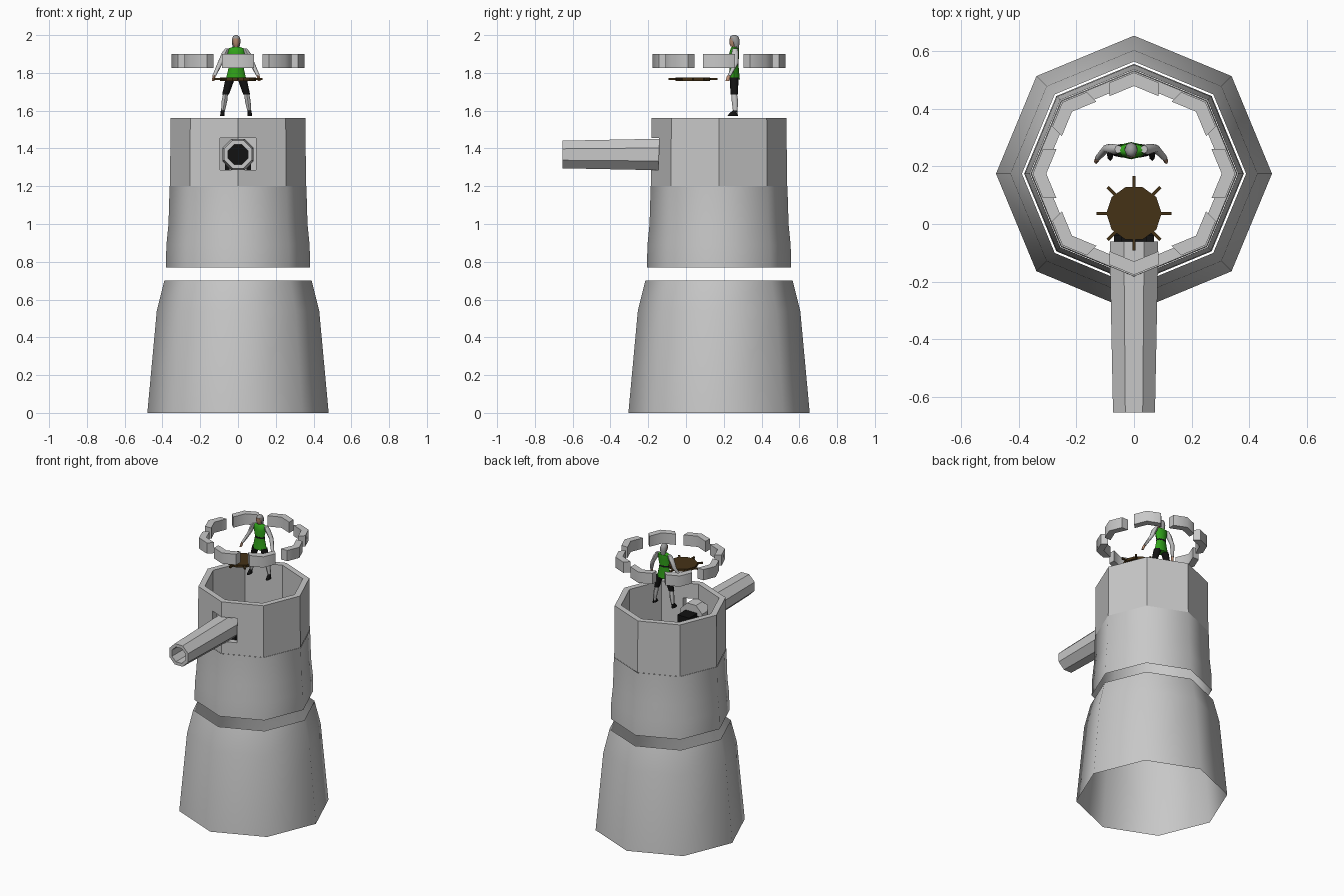
import bpy, bmesh, math
from mathutils import Vector, Matrix

if "Cube" in bpy.data.objects:
    bpy.data.objects.remove(bpy.data.objects["Cube"])

CY = 0.175  # tower axis in y


def mat(name, c):
    m = bpy.data.materials.new(name)
    m.diffuse_color = (*c, 1)
    m.use_nodes = True
    m.node_tree.nodes["Principled BSDF"].inputs["Base Color"].default_value = m.diffuse_color
    return m


STONE = mat("stone grey", (0.58, 0.58, 0.58))
BLACK = mat("black", (0.006, 0.006, 0.006))
BROWN = mat("dark brown wood", (0.06, 0.032, 0.008))
GREEN = mat("tunic green", (0.03, 0.36, 0.01))
CLOTH = mat("pale cloth", (0.55, 0.55, 0.55))
SKIN = mat("skin", (0.5, 0.27, 0.17))
HAIR = mat("grey hair", (0.32, 0.32, 0.32))


def finish(bm, name, m, smooth=None):
    bmesh.ops.recalc_face_normals(bm, faces=bm.faces[:])
    me = bpy.data.meshes.new(name)
    bm.to_mesh(me)
    bm.free()
    ob = bpy.data.objects.new(name, me)
    bpy.context.collection.objects.link(ob)
    me.materials.append(m)
    if smooth:
        bpy.ops.object.select_all(action='DESELECT')
        ob.select_set(True)
        bpy.context.view_layer.objects.active = ob
        bpy.ops.object.shade_smooth_by_angle(angle=math.radians(smooth))
    return ob


def skin_rings(bm, rings, caps=False, loop=False):
    """Bridge consecutive rings of points with quads."""
    vs = [[bm.verts.new(p) for p in r] for r in rings]
    n = len(vs[0])
    pairs = list(zip(vs, vs[1:])) + ([(vs[-1], vs[0])] if loop else [])
    for a, b in pairs:
        for i in range(n):
            j = (i + 1) % n
            bm.faces.new((a[i], a[j], b[j], b[i]))
    if caps:
        bm.faces.new(vs[0])
        bm.faces.new(vs[-1])


def lathe(name, profile, m, sides=8, smooth=None, loop=False):
    bm = bmesh.new()
    skin_rings(bm, [[(r * math.cos(math.tau * i / sides),
                      CY + r * math.sin(math.tau * i / sides), z)
                     for i in range(sides)] for r, z in profile], loop=loop)
    return finish(bm, name, m, smooth)


def box(name, lo, hi, m):
    bm = bmesh.new()
    bmesh.ops.create_cube(bm, size=1)
    for v in bm.verts:
        v.co = [l + (c + 0.5) * (h - l) for c, l, h in zip(v.co, lo, hi)]
    return finish(bm, name, m)


def limb(name, sections, m, sides=8):
    """Tapered tube through (x, y, z, rx, ry) sections stacked in z."""
    bm = bmesh.new()
    skin_rings(bm, [[(x + rx * math.cos(math.tau * i / sides),
                      y + ry * math.sin(math.tau * i / sides), z)
                     for i in range(sides)] for x, y, z, rx, ry in sections], caps=True)
    return finish(bm, name, m, 50)


# Tower shells
lathe("tower_base", [(0.48, 0), (0.43, 0.54), (0.39, 0.70)], STONE, smooth=60)
lathe("tower_middle", [(0.382, 0.77), (0.379, 0.89), (0.368, 1.0), (0.362, 1.2)],
      STONE, smooth=60)
turret = lathe("turret_wall", [(0.36, 1.2), (0.357, 1.56), (0.315, 1.56), (0.315, 1.2)],
               STONE, loop=True)

# Gun port cut through the front corner
cutter = box("gun_port_cutter", (-0.095, -0.3, 1.285), (0.095, -0.03, 1.455), STONE)
cutter.hide_render = True
cutter.hide_set(True)
cut = turret.modifiers.new("gun_port", 'BOOLEAN')
cut.operation = 'DIFFERENCE'
cut.object = cutter
cut.solver = 'EXACT'

# Battlements: eight blocks, each bent around a corner of the octagon
for k in range(8):
    bm = bmesh.new()
    rot = Matrix.Translation((0, CY, 0)) @ Matrix.Rotation(math.tau * k / 8, 4, 'Z')

    def section(t):
        pts = []
        for r in (0.352, 0.305):
            x = r - abs(t) * math.tan(math.pi / 8)
            pts.append((x, t))
        (a, t0), (b, t1) = pts
        return [rot @ Vector(p) for p in ((a, t0, 1.825), (a, t0, 1.90),
                                          (b, t1, 1.90), (b, t1, 1.825))]
    skin_rings(bm, [section(t) for t in (-0.085, 0, 0.085)], caps=True)
    finish(bm, f"battlement_{k + 1}", STONE, 50)

# Cannon barrel with an open bore
bm = bmesh.new()
skin_rings(bm, [[(r * math.cos(math.tau * (i + 0.5) / 8), y,
                  1.368 + r * math.sin(math.tau * (i + 0.5) / 8)) for i in range(8)]
                for r, y in ((0.09, -0.06), (0.09, -0.15), (0.079, -0.655),
                             (0.056, -0.655), (0.056, -0.45))], caps=True)
barrel = finish(bm, "cannon_barrel", STONE)
barrel.data.materials.append(BLACK)
for p in barrel.data.polygons:
    if p.normal.y < -0.9 and p.center.y > -0.5:
        p.material_index = 1

# Stepped gun carriage
for i, (y0, y1, top) in enumerate(((-0.10, -0.04, 1.38), (-0.04, 0.03, 1.33), (0.03, 0.10, 1.28))):
    for s in (-1, 1):
        x = sorted((s * 0.045, s * 0.07))
        box(f"carriage_cheek_{i + 1}_{'left' if s < 0 else 'right'}",
            (x[0], y0, 1.21), (x[1], y1, top), BLACK)
box("carriage_bed", (-0.05, -0.10, 1.23), (0.05, 0.09, 1.27), BLACK)
box("cannon_breech", (-0.045, -0.08, 1.30), (0.045, 0.03, 1.40), BLACK)

# Wooden wheel lying flat, with eight handles
bm = bmesh.new()
bmesh.ops.create_cone(bm, cap_ends=True, segments=10, radius1=0.096, radius2=0.096, depth=0.018,
                      matrix=Matrix.Translation((0, 0.037, 1.767)) @ Matrix.Rotation(math.pi / 10, 4, 'Z'))
for k in range(4):
    bmesh.ops.create_cube(bm, size=1, matrix=Matrix.Translation((0, 0.037, 1.767))
                          @ Matrix.Rotation(k * math.pi / 4, 4, 'Z')
                          @ Matrix.Diagonal((0.26, 0.011, 0.011, 1)))
finish(bm, "wooden_wheel", BROWN)

# Standing figure
X, Y = -0.01, 0.255
limb("tunic", [(X, Y, 1.765, 0.054, 0.030), (X, Y, 1.85, 0.035, 0.022),
               (X, Y, 1.90, 0.047, 0.027), (X, Y + 0.003, 1.928, 0.046, 0.022),
               (X, Y, 1.937, 0.018, 0.014)], GREEN)
limb("belt", [(X, Y, 1.843, 0.038, 0.024), (X, Y, 1.853, 0.037, 0.024)], BLACK)
limb("neck", [(X, Y, 1.93, 0.012, 0.012), (X, Y, 1.955, 0.012, 0.012)], SKIN)
limb("face", [(X, Y - 0.008, 1.940, 0.010, 0.010), (X, Y - 0.008, 1.955, 0.018, 0.018),
              (X, Y - 0.008, 1.982, 0.019, 0.018)], SKIN)
limb("hair", [(X, Y + 0.014, 1.925, 0.016, 0.010), (X, Y + 0.010, 1.955, 0.022, 0.018),
              (X, Y + 0.002, 1.976, 0.023, 0.027), (X, Y, 1.993, 0.017, 0.021),
              (X, Y, 2.0, 0.006, 0.008)], HAIR)
for s, side in ((-1, "left"), (1, "right")):
    limb(f"sleeve_{side}", [(X + s * 0.116, Y - 0.025, 1.785, 0.010, 0.010),
                            (X + s * 0.085, Y + 0.008, 1.85, 0.014, 0.014),
                            (X + s * 0.058, Y + 0.005, 1.905, 0.018, 0.019),
                            (X + s * 0.045, Y + 0.005, 1.93, 0.012, 0.014)], CLOTH)
    limb(f"hand_{side}", [(X + s * 0.122, Y - 0.036, 1.758, 0.007, 0.010),
                          (X + s * 0.116, Y - 0.027, 1.787, 0.008, 0.010)], SKIN)
    limb(f"breeches_{side}", [(X + s * 0.056, Y, 1.685, 0.018, 0.019),
                              (X + s * 0.030, Y, 1.775, 0.025, 0.024)], BLACK)
    limb(f"stocking_{side}", [(X + s * 0.071, Y + 0.006, 1.588, 0.009, 0.011),
                              (X + s * 0.062, Y + 0.004, 1.65, 0.015, 0.017),
                              (X + s * 0.056, Y, 1.69, 0.013, 0.015)], CLOTH)
    limb(f"shoe_{side}", [(X + s * 0.073, Y - 0.008, 1.572, 0.012, 0.028),
                          (X + s * 0.072, Y - 0.004, 1.585, 0.011, 0.022),
                          (X + s * 0.071, Y + 0.006, 1.602, 0.010, 0.012)], BLACK)
